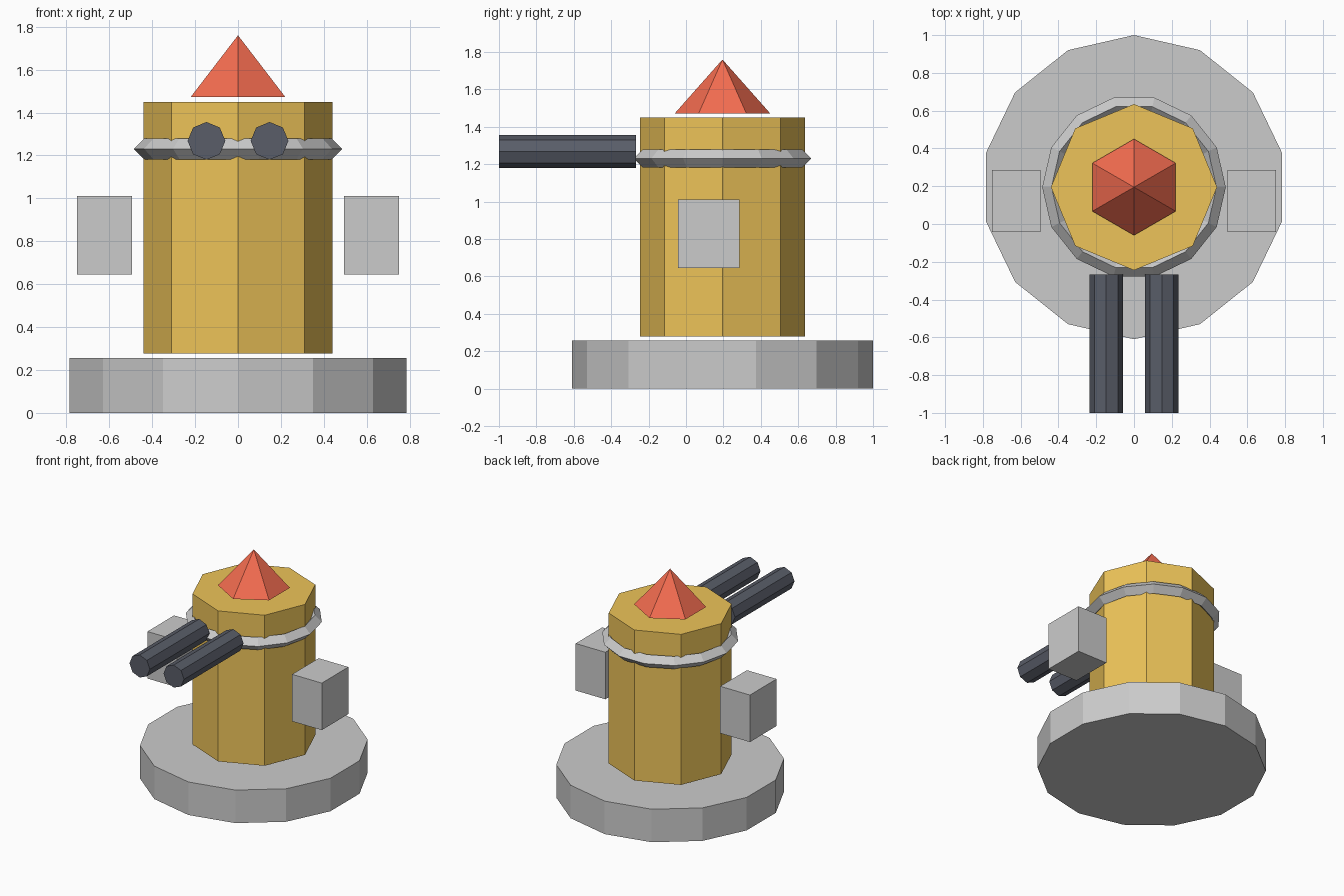
import bpy
from math import pi

if "Cube" in bpy.data.objects:
    bpy.data.objects.remove(bpy.data.objects["Cube"])

CY = 0.195  # y of the tower axis


def paint(obj, name, color):
    mat = bpy.data.materials.get(name) or bpy.data.materials.new(name)
    mat.diffuse_color = color
    mat.use_nodes = True
    mat.node_tree.nodes["Principled BSDF"].inputs["Base Color"].default_value = mat.diffuse_color
    obj.data.materials.append(mat)


def prism(name, sides, radius, a, b, x=0, top=None, z=None):
    """Prism or cone along z from a to b; along y at height z if z is given."""
    along_y = z is not None
    mid = (a + b) / 2
    bpy.ops.mesh.primitive_cone_add(
        vertices=sides, radius1=radius, radius2=radius if top is None else top,
        depth=b - a,
        location=(x, mid, z) if along_y else (x, CY, mid),
        rotation=(pi / 2 if along_y else 0, 0, 0))
    obj = bpy.context.object
    obj.name = name
    return obj


# Base disc
prism("base", 14, 0.805, 0, 0.257)

# Turret body
body = prism("turret_body", 8, 0.44, 0.278, 1.45)
paint(body, "yellow", (0.85, 0.55, 0.10, 1))

# Pointed cap
cap = prism("cap", 6, 0.255, 1.472, 1.76, top=0)
paint(cap, "red", (0.9, 0.15, 0.08, 1))

# Diamond-section collar ring
bpy.ops.mesh.primitive_torus_add(
    major_segments=14, minor_segments=4, major_radius=0.437,
    minor_radius=0.049, location=(0, CY, 1.231))
bpy.context.object.name = "collar_ring"

for side, s in (("left", -1), ("right", 1)):
    # Gun barrels
    barrel = prism("barrel_" + side, 8, 0.088, -1.0, -0.267, x=s * 0.147, z=1.268)
    paint(barrel, "dark_steel", (0.10, 0.11, 0.14, 1))

    # Side pods
    bpy.ops.mesh.primitive_cube_add(size=1, location=(s * 0.623, 0.122, 0.828))
    pod = bpy.context.object
    pod.name = "side_pod_" + side
    pod.scale = (0.256, 0.328, 0.366)
